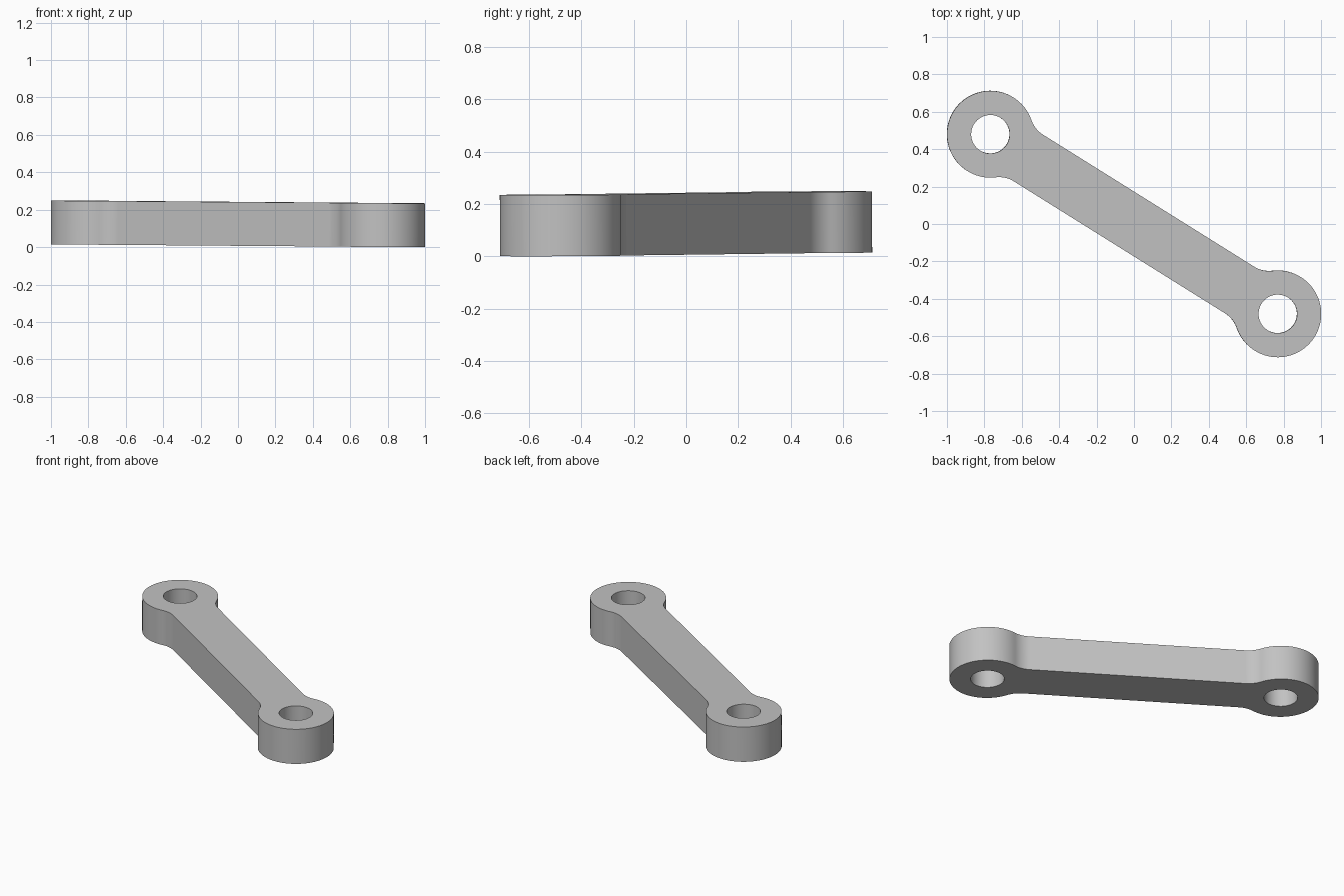
import bpy
import bmesh
from math import sin, cos, pi, sqrt, atan2
from mathutils import Matrix, Vector

cube = bpy.data.objects.get("Cube")
if cube:
    bpy.data.objects.remove(cube, do_unlink=True)

HALF = 0.906        # centre to eye centre
EYE = 0.232         # outer eye radius
HOLE = 0.103
BAR = 0.147         # half width of the bar
FILLET = 0.15
THICK = 0.234
HEADING = atan2(-0.48, 0.768)
TILT = 0.0066


def arc(cx, cy, r, a0, a1, n):
    return [Vector((cx + r * cos(a0 + (a1 - a0) * i / n),
                    cy + r * sin(a0 + (a1 - a0) * i / n), 0)) for i in range(n + 1)]


def loop(bm, points):
    verts = [bm.verts.new(p) for p in points]
    return [bm.edges.new((v, verts[i - 1])) for i, v in enumerate(verts)]


# Outline of one end: fillet, eye, fillet; the other end is the same turned by half
offset = sqrt((EYE + FILLET) ** 2 - (BAR + FILLET) ** 2)
fx, fy = HALF - offset, BAR + FILLET
a = atan2(fy, offset)
end = (arc(fx, -fy, FILLET, pi / 2, pi / 2 - (pi / 2 - a), 12)[:-1]
       + arc(HALF, 0, EYE, -(pi - a), pi - a, 72)
       + arc(fx, fy, FILLET, -a, -pi / 2, 12)[1:])
outline = end + [-p for p in end]

# Flat plate with two holes, extruded to thickness
bm = bmesh.new()
edges = loop(bm, outline)
for side in (-1, 1):
    edges += loop(bm, arc(side * HALF, 0, HOLE, 0, 2 * pi, 48)[:-1])
bmesh.ops.triangle_fill(bm, use_beauty=True, use_dissolve=False, edges=edges)
ext = bmesh.ops.extrude_face_region(bm, geom=bm.faces[:], use_keep_orig=True)
top = [g for g in ext["geom"] if isinstance(g, bmesh.types.BMVert)]
bmesh.ops.translate(bm, vec=(0, 0, THICK), verts=top)
bmesh.ops.recalc_face_normals(bm, faces=bm.faces[:])

# Turn across the ground and lean slightly, then rest on z = 0
bm.transform(Matrix.Rotation(HEADING, 4, "Z") @ Matrix.Rotation(TILT, 4, "Y"))
low = min(v.co.z for v in bm.verts)
mid = [(min(v.co[i] for v in bm.verts) + max(v.co[i] for v in bm.verts)) / 2 for i in (0, 1)]
bmesh.ops.translate(bm, vec=(-mid[0], -mid[1], -low), verts=bm.verts[:])

mesh = bpy.data.meshes.new("link_arm")
bm.to_mesh(mesh)
bm.free()
link = bpy.data.objects.new("link_arm", mesh)
bpy.context.collection.objects.link(link)

# Plain grey metal
grey = bpy.data.materials.new("light_grey")
grey.use_nodes = True
colour = (0.54, 0.54, 0.54, 1)
grey.diffuse_color = colour
grey.node_tree.nodes["Principled BSDF"].inputs["Base Color"].default_value = colour
mesh.materials.append(grey)

# Smooth round walls, crisp rims
bpy.ops.object.select_all(action="DESELECT")
link.select_set(True)
bpy.context.view_layer.objects.active = link
bpy.ops.object.shade_smooth_by_angle(angle=pi / 6)
weighted = link.modifiers.new("flat_bar_sides", "WEIGHTED_NORMAL")
weighted.keep_sharp = True
